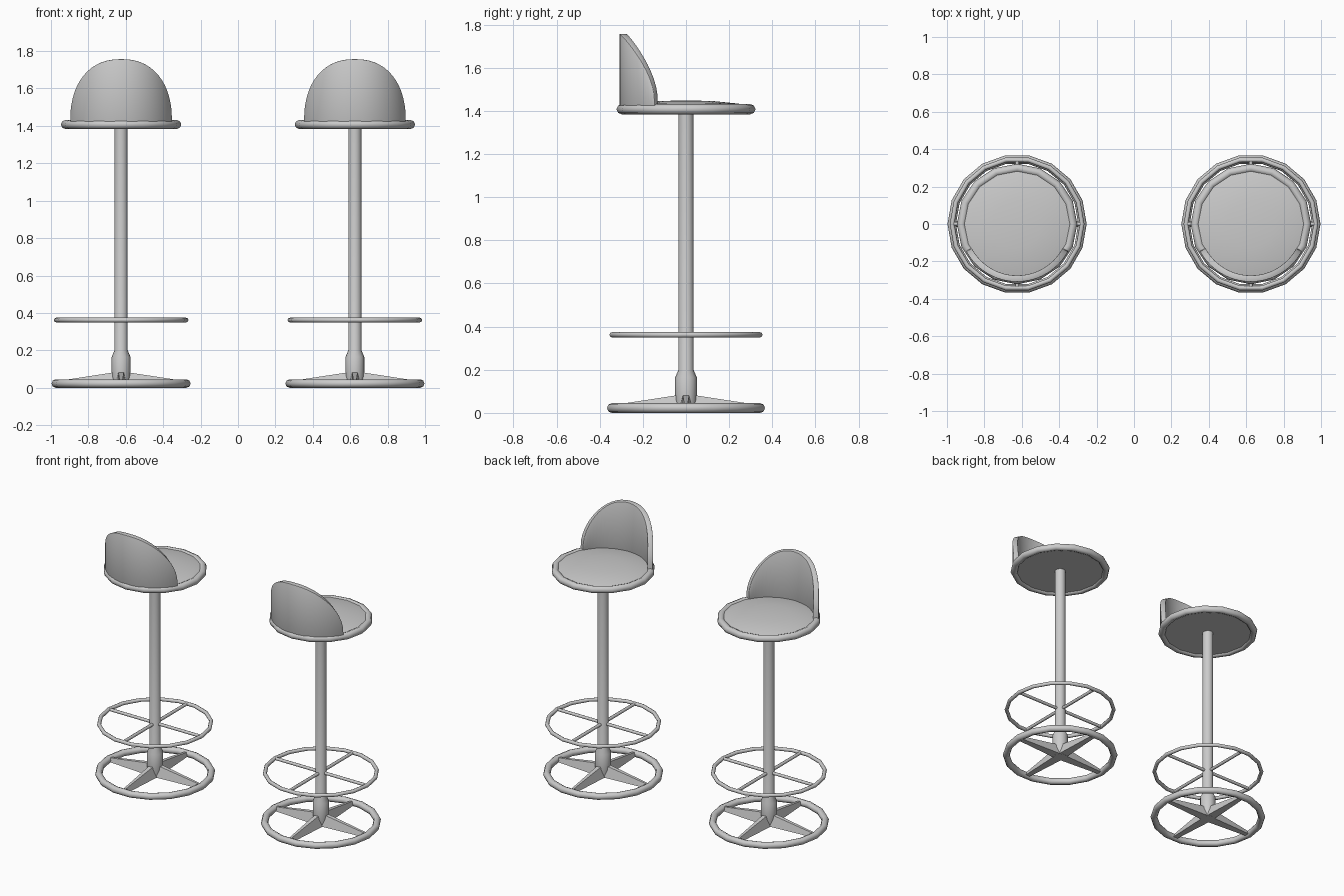
import bpy, bmesh
from math import sin, cos, pi, asin, radians

if "Cube" in bpy.data.objects:
    bpy.data.objects.remove(bpy.data.objects["Cube"])

CENTRES = {"left": -0.625, "right": 0.625}
parts = []


def finish(ob, name, angle=40):
    ob.name = name
    bpy.ops.object.select_all(action='DESELECT')
    ob.select_set(True)
    bpy.context.view_layer.objects.active = ob
    bpy.ops.object.shade_smooth_by_angle(angle=radians(angle))
    parts.append(ob)
    return ob


def from_bmesh(bm, name, angle=40):
    bmesh.ops.recalc_face_normals(bm, faces=bm.faces)
    me = bpy.data.meshes.new(name)
    bm.to_mesh(me)
    bm.free()
    ob = bpy.data.objects.new(name, me)
    bpy.context.collection.objects.link(ob)
    return finish(ob, name, angle)


def ring(name, outer, tube, z, sides, tube_sides=8):
    bpy.ops.mesh.primitive_torus_add(
        major_radius=outer - tube, minor_radius=tube,
        major_segments=sides, minor_segments=tube_sides, location=(0, 0, z))
    finish(bpy.context.object, name, 50)


def lathe(name, profile, sides):
    """Spin an (r, z) profile about the z axis; r = 0 closes to a point."""
    bm = bmesh.new()
    verts = [bm.verts.new((r, 0, z)) for r, z in profile]
    edges = [bm.edges.new(p) for p in zip(verts, verts[1:])]
    bmesh.ops.spin(bm, geom=verts + edges, axis=(0, 0, 1), cent=(0, 0, 0),
                   dvec=(0, 0, 0), angle=2 * pi, steps=sides)
    bmesh.ops.remove_doubles(bm, verts=bm.verts, dist=1e-4)
    from_bmesh(bm, name)


def base_spoke(name, turn):
    """Tapered wedge from the hub down to the base ring."""
    bm = bmesh.new()
    ends = []
    for r, half, low, high in ((0.0, 0.034, 0.008, 0.088), (0.34, 0.016, 0.012, 0.036)):
        section = ((-half, low), (half, low), (half * 0.45, high), (-half * 0.45, high))
        ends.append([bm.verts.new((r, y, z)) for y, z in section])
    a, b = ends
    bm.faces.new(a)
    bm.faces.new(b)
    for i in range(4):
        j = (i + 1) % 4
        bm.faces.new((a[i], a[j], b[j], b[i]))
    from_bmesh(bm, name, 30).rotation_euler.z = turn


def backrest(name):
    """Curved shield: cylinder sheet cut to a rounded outline, then thickened."""
    radius, half, low, height, steps, power = 0.292, 0.258, 1.41, 0.335, 28, 2.3
    bm = bmesh.new()
    cols = []
    for i in range(steps + 1):
        t = pi * i / steps
        x = half * abs(cos(t)) ** (2 / power) * (1 if cos(t) > 0 else -1)
        top = low + 0.012 + height * max(sin(t), 0) ** (2 / power)
        a = asin(x / radius)
        cols.append([bm.verts.new((x, -radius * cos(a), z)) for z in (low, top)])
    for p, q in zip(cols, cols[1:]):
        bm.faces.new((p[0], q[0], q[1], p[1]))
    ob = from_bmesh(bm, name)
    solid = ob.modifiers.new("thickness", 'SOLIDIFY')
    solid.thickness, solid.offset = 0.034, 0
    bevel = ob.modifiers.new("soft_rim", 'BEVEL')
    bevel.width, bevel.segments, bevel.limit_method = 0.007, 2, 'ANGLE'
    bevel.angle_limit = radians(50)
    for m in ("thickness", "soft_rim"):
        bpy.ops.object.modifier_apply(modifier=m)
    bpy.ops.object.shade_smooth_by_angle(angle=radians(40))


# Base ring, spokes and central column
ring("base_ring", 0.372, 0.0225, 0.0225, 18)
lathe("column", [(0, 0.008), (0.042, 0.008), (0.05, 0.06), (0.05, 0.165),
                 (0.035, 0.2), (0.035, 1.405), (0, 1.405)], 16)
for k in range(4):
    base_spoke(f"base_spoke_{k + 1}", k * pi / 2)

# Foot rest ring with two crossing bars
ring("footrest_ring", 0.36, 0.0125, 0.362, 18)
for k in range(2):
    bpy.ops.mesh.primitive_cylinder_add(
        vertices=8, radius=0.0105, depth=0.69, location=(0, 0, 0.362),
        rotation=(pi / 2, 0, k * pi / 2))
    finish(bpy.context.object, f"footrest_bar_{k + 1}", 50)

# Seat rim, domed cushion and backrest
ring("seat_rim", 0.322, 0.0235, 1.4075, 16)
lathe("seat_cushion", [(0, 1.397), (0.29, 1.397), (0.29, 1.422), (0.24, 1.434),
                       (0.13, 1.445), (0, 1.449)], 16)
backrest("backrest")

# Place the first stool and make its twin
for ob in list(parts):
    twin = ob.copy()
    bpy.context.collection.objects.link(twin)
    twin.location.x = CENTRES["right"]
    twin.name = "right_" + ob.name
    ob.location.x = CENTRES["left"]
    ob.name = "left_" + ob.name
